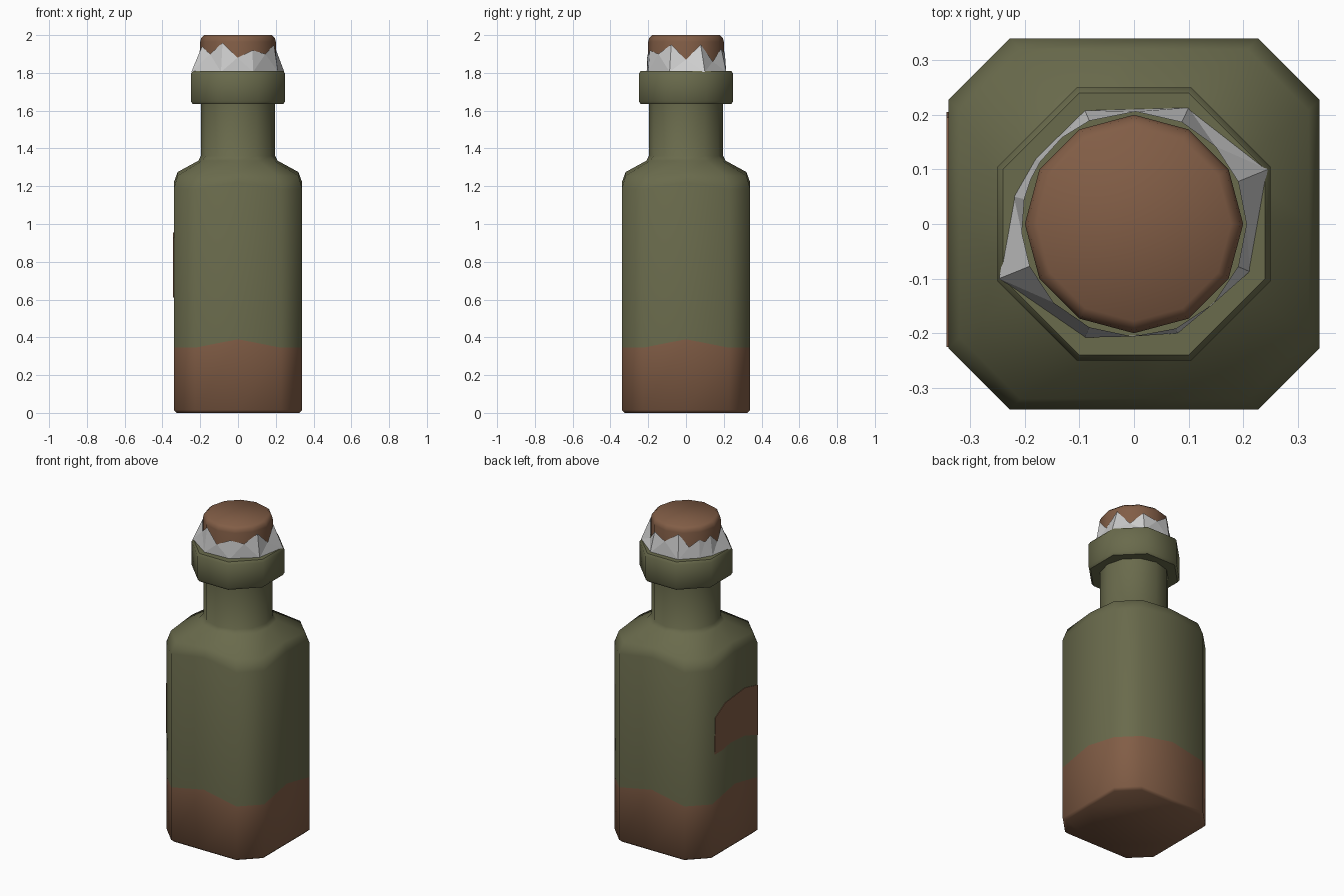
import bpy, bmesh, math

if "Cube" in bpy.data.objects:
    bpy.data.objects.remove(bpy.data.objects["Cube"])


def material(name, rgb):
    m = bpy.data.materials.new(name)
    m.diffuse_color = (*rgb, 1)
    m.use_nodes = True
    m.node_tree.nodes["Principled BSDF"].inputs["Base Color"].default_value = m.diffuse_color
    return m


green = material("olive_glass", (0.142, 0.145, 0.072))
brown = material("rust_brown", (0.222, 0.110, 0.061))
grey = material("pale_foil", (0.62, 0.62, 0.62))


def finish(name, bm, mats, smooth=None):
    bmesh.ops.recalc_face_normals(bm, faces=bm.faces)
    me = bpy.data.meshes.new(name)
    bm.to_mesh(me)
    bm.free()
    for m in mats:
        me.materials.append(m)
    ob = bpy.data.objects.new(name, me)
    bpy.context.collection.objects.link(ob)
    if smooth:
        bpy.ops.object.select_all(action='DESELECT')
        ob.select_set(True)
        bpy.context.view_layer.objects.active = ob
        bpy.ops.object.shade_smooth_by_angle(angle=math.radians(smooth))
    return ob


def bridge(bm, a, b, mat=0):
    n = len(a)
    for i in range(n):
        j = (i + 1) % n
        bm.faces.new((a[i], a[j], b[j], b[i])).material_index = mat


def ring12(bm, mid, cx, cy, z_corner, z_mid):
    """Four sides, each with two corner points and a middle point."""
    verts = []
    for k in range(4):
        c, s = round(math.cos(k * math.pi / 2)), round(math.sin(k * math.pi / 2))
        for x, y, z in ((cx, -cy, z_corner), (mid, 0, z_mid), (cx, cy, z_corner)):
            verts.append(bm.verts.new((x * c - y * s, x * s + y * c, z)))
    return verts


# Bottle: square chamfered body, shoulder, round neck and octagonal collar
profile = [
    (0.325, 0.325, 0.215, 0.0, 0.0),
    (0.34, 0.34, 0.227, 0.015, 0.015),
    (0.34, 0.34, 0.227, 0.345, 0.39),
    (0.34, 0.34, 0.227, 1.185, 1.22),
    (0.32, 0.32, 0.208, 1.255, 1.275),
    (0.21, 0.19, 0.11, 1.335, 1.335),
    (0.197, 0.171, 0.0985, 1.36, 1.36),
    (0.197, 0.171, 0.0985, 1.635, 1.635),
    (0.24, 0.24, 0.10, 1.635, 1.635),
    (0.25, 0.25, 0.105, 1.65, 1.65),
    (0.25, 0.25, 0.105, 1.795, 1.795),
    (0.24, 0.24, 0.10, 1.81, 1.81),
]
bm = bmesh.new()
rings = [ring12(bm, *p) for p in profile]
for i in range(len(rings) - 1):
    bridge(bm, rings[i], rings[i + 1], 1 if i < 2 else 0)
bm.faces.new(rings[0][::-1]).material_index = 1
bm.faces.new(rings[-1])
finish("bottle", bm, [green, brown], 50)

# Cork stopper with a bevelled top
bm = bmesh.new()
rings = []
for r, z in ((0.2, 1.78), (0.2, 1.965), (0.195, 1.985), (0.178, 2.0)):
    rings.append([bm.verts.new((r * math.cos(i * math.pi / 6),
                                r * math.sin(i * math.pi / 6), z)) for i in range(12)])
for a, b in zip(rings, rings[1:]):
    bridge(bm, a, b)
bm.faces.new(rings[0][::-1])
bm.faces.new(rings[-1])
finish("cork", bm, [brown], 50)

# Torn foil around the cork: uneven foot, jagged upper edge
foot = [(0.245, 0.1), (0.1, 0.213), (-0.09, 0.208), (-0.18, 0.12), (-0.22, 0.05),
        (-0.247, -0.1), (-0.09, -0.208), (0.08, -0.2), (0.212, -0.087)]
peaks = [1.95, 1.93, 1.96, 1.92, 1.93, 1.94, 1.96, 1.92, 1.95]
dips = [1.86, 1.90, 1.88, 1.90, 1.87, 1.90, 1.88, 1.90, 1.87]
bm = bmesh.new()


def on_cork(angle, z):
    return bm.verts.new((0.206 * math.cos(angle), 0.206 * math.sin(angle), z))


n = len(foot)
angles = [math.atan2(y, x) % (2 * math.pi) for x, y in foot]
base = [bm.verts.new((x, y, 1.805)) for x, y in foot]
top = [on_cork(a, z) for a, z in zip(angles, peaks)]
for i in range(n):
    j = (i + 1) % n
    gap = (angles[j] - angles[i]) % (2 * math.pi)
    v = on_cork(angles[i] + gap / 2, dips[i])
    bm.faces.new((base[i], base[j], v))
    bm.faces.new((base[i], v, top[i]))
    bm.faces.new((base[j], top[j], v))
finish("torn_foil", bm, [grey])

# Thin stained patch on the left face
outline = [(0.205, 0.65), (0.195, 0.88), (0.1, 0.935), (-0.1, 0.955), (-0.225, 0.925),
           (-0.225, 0.61), (-0.1, 0.655), (0.05, 0.665), (0.13, 0.65)]
bm = bmesh.new()
outer = [bm.verts.new((-0.343, y, z)) for y, z in outline]
inner = [bm.verts.new((-0.339, y, z)) for y, z in outline]
bridge(bm, outer, inner)
bm.faces.new(outer)
bm.faces.new(inner[::-1])
finish("side_patch", bm, [brown])
